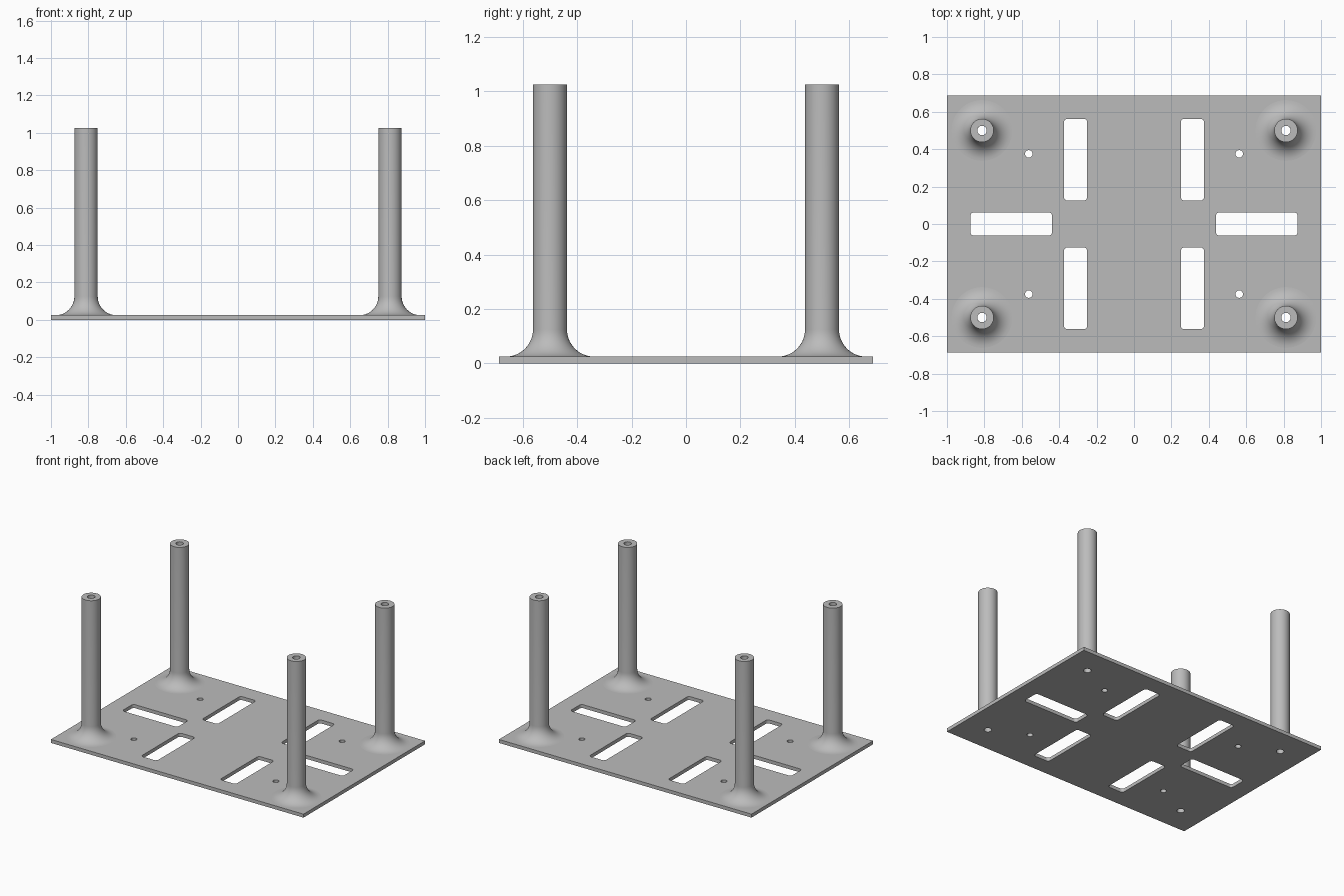
import bpy
import bmesh
from math import pi, cos, sin, radians

cube = bpy.data.objects.get("Cube")
if cube:
    bpy.data.objects.remove(cube, do_unlink=True)

LENGTH, WIDTH, THICK = 2.0, 1.375, 0.025
POST_R, BORE_R, FILLET, TOP = 0.0625, 0.025, 0.1, 1.025
POST_X, POST_Y = 0.8125, 0.5
SIDES = ((-1, -1), (1, -1), (-1, 1), (1, 1))

grey = bpy.data.materials.new("plain grey")
grey.use_nodes = True
colour = (0.5, 0.5, 0.5, 1)
grey.diffuse_color = colour
grey.node_tree.nodes["Principled BSDF"].inputs["Base Color"].default_value = colour


def make_object(name, bm):
    bmesh.ops.recalc_face_normals(bm, faces=bm.faces[:])
    mesh = bpy.data.meshes.new(name)
    bm.to_mesh(mesh)
    bm.free()
    mesh.materials.append(grey)
    obj = bpy.data.objects.new(name, mesh)
    bpy.context.collection.objects.link(obj)
    return obj


def smooth(obj):
    bpy.ops.object.select_all(action="DESELECT")
    obj.select_set(True)
    bpy.context.view_layer.objects.active = obj
    bpy.ops.object.shade_smooth_by_angle(angle=radians(30))


def add_prism(bm, outline):
    """Upright cutter prism that passes right through the plate."""
    face = bm.faces.new([bm.verts.new((x, y, -THICK)) for x, y in outline])
    new = bmesh.ops.extrude_face_region(bm, geom=[face])["geom"]
    verts = [v for v in new if isinstance(v, bmesh.types.BMVert)]
    bmesh.ops.translate(bm, verts=verts, vec=(0, 0, 3 * THICK))


def rounded_slot(cx, cy, w, h, r=0.02, steps=6):
    points = []
    for corner, (sx, sy) in enumerate(((1, 1), (-1, 1), (-1, -1), (1, -1))):
        for i in range(steps + 1):
            a = (corner + i / steps) * pi / 2
            points.append((cx + sx * (w / 2 - r) + r * cos(a),
                           cy + sy * (h / 2 - r) + r * sin(a)))
    return points


def circle(cx, cy, r, n=32):
    return [(cx + r * cos(2 * pi * i / n), cy + r * sin(2 * pi * i / n))
            for i in range(n)]


# Base plate
bm = bmesh.new()
bmesh.ops.create_cube(bm, size=1)
bmesh.ops.scale(bm, verts=bm.verts, vec=(LENGTH, WIDTH, THICK))
bmesh.ops.translate(bm, verts=bm.verts, vec=(0, 0, THICK / 2))
plate = make_object("base_plate", bm)

# Slots, screw holes and post bores cut through the plate
bm = bmesh.new()
for sx, sy in SIDES:
    add_prism(bm, rounded_slot(sx * 0.3125, sy * 0.34375, 0.125, 0.4375))
    add_prism(bm, circle(sx * 0.5625, sy * 0.375, 0.02))
    add_prism(bm, circle(sx * POST_X, sy * POST_Y, BORE_R))
for sx in (-1, 1):
    add_prism(bm, rounded_slot(sx * 0.65625, 0, 0.4375, 0.125))
cutter = make_object("hole_cutter", bm)
cutter.hide_render = True

cut = plate.modifiers.new("holes", "BOOLEAN")
cut.operation = "DIFFERENCE"
cut.solver = "EXACT"
cut.object = cutter
bpy.context.view_layer.objects.active = plate
bpy.ops.object.modifier_apply(modifier=cut.name)
bpy.data.objects.remove(cutter, do_unlink=True)
smooth(plate)

# Hollow posts with a flared foot, turned from one profile
profile = [(BORE_R, THICK), (BORE_R, TOP), (POST_R, TOP)]
for i in range(13):
    a = pi + i / 12 * pi / 2
    profile.append((POST_R + FILLET * (1 + cos(a)), THICK + FILLET * (1 + sin(a))))

for sx, sy in SIDES:
    bm = bmesh.new()
    verts = [bm.verts.new((r, 0, z)) for r, z in profile]
    edges = [bm.edges.new((v, verts[(i + 1) % len(verts)]))
             for i, v in enumerate(verts)]
    bmesh.ops.spin(bm, geom=verts + edges, cent=(0, 0, 0), axis=(0, 0, 1),
                   angle=2 * pi, steps=48, use_merge=True)
    bmesh.ops.remove_doubles(bm, verts=bm.verts[:], dist=0.00001)
    side = "left" if sx > 0 else "right"
    end = "back" if sy > 0 else "front"
    post = make_object(f"{end}_{side}_post", bm)
    post.location = (sx * POST_X, sy * POST_Y, 0)
    smooth(post)
